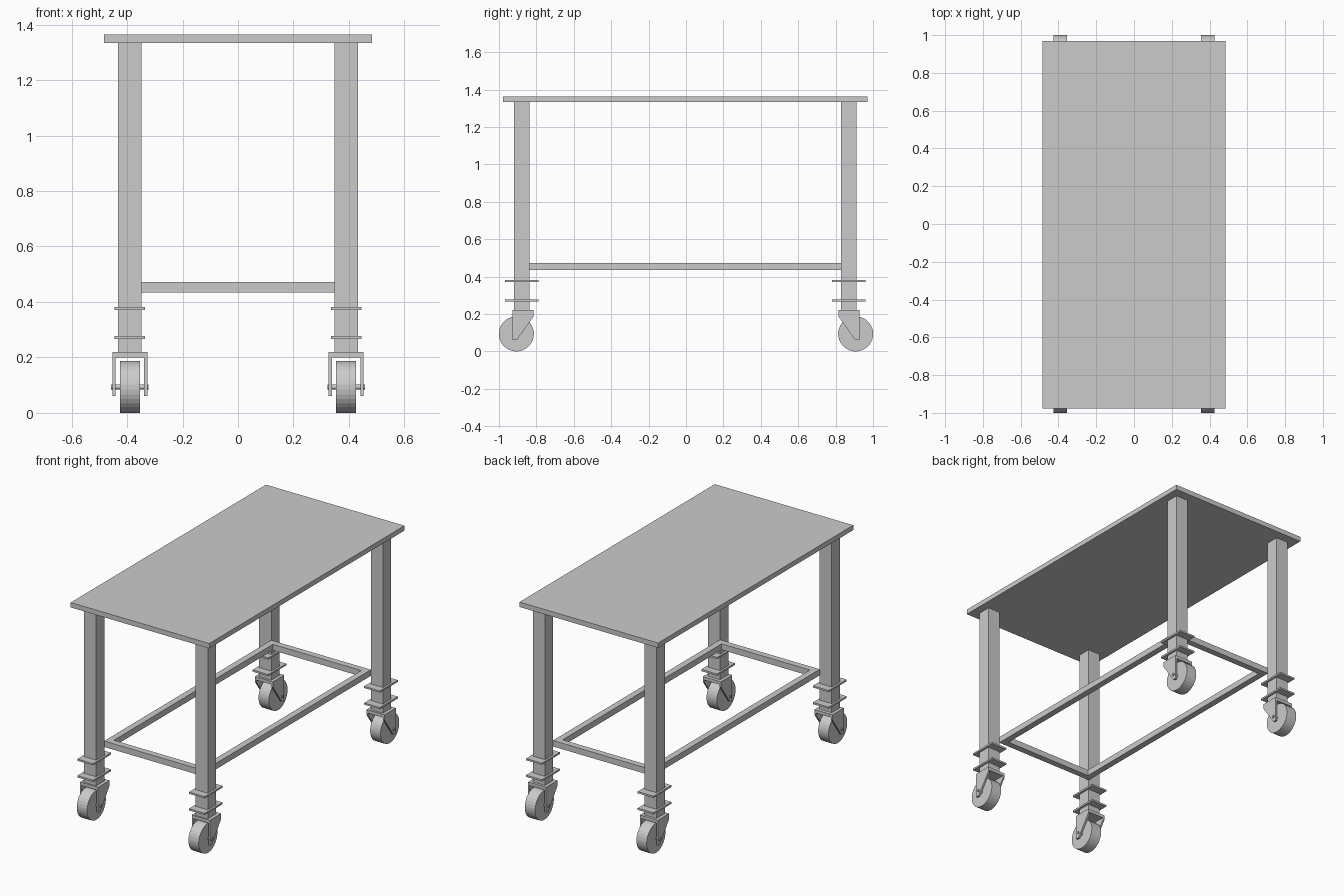
import bpy
import math

if "Cube" in bpy.data.objects:
    bpy.data.objects.remove(bpy.data.objects["Cube"])

LEG_X, LEG_Y, Y_OFF = 0.39, 0.874, -0.004   # leg grid and slight frame offset


def mesh_object(name, verts, faces):
    me = bpy.data.meshes.new(name)
    me.from_pydata(verts, [], faces)
    ob = bpy.data.objects.new(name, me)
    bpy.context.collection.objects.link(ob)
    return ob


def box(name, x, y, z):
    """Box from (min, max) ranges on each axis."""
    v = [(a, b, c) for c in z for b in y for a in x]
    f = [(0, 2, 3, 1), (4, 5, 7, 6), (0, 1, 5, 4),
         (2, 6, 7, 3), (0, 4, 6, 2), (1, 3, 7, 5)]
    return mesh_object(name, v, f)


def centred(c, half):
    return (c - half, c + half)


def extrude_x(name, profile, x0, x1):
    """Closed counter-clockwise (y, z) profile extruded along x."""
    n = len(profile)
    v = [(x, y, z) for x in (x0, x1) for y, z in profile]
    f = [tuple(reversed(range(n))), tuple(range(n, 2 * n))]
    f += [(i, (i + 1) % n, n + (i + 1) % n, n + i) for i in range(n)]
    return mesh_object(name, v, f)


def disc_profile(y, z, r, n):
    return [(y + r * math.cos(2 * math.pi * (i + 0.5) / n),
             z + r * math.sin(2 * math.pi * (i + 0.5) / n)) for i in range(n)]


# Table top
box("table_top", (-0.484, 0.484), centred(Y_OFF, 0.974), (1.333, 1.364))

# Lower rail frame, tucked inside the inner leg corners
RX, RY, RW, RZ = 0.349, 0.833, 0.04, (0.434, 0.472)
for s, side in ((-1, "left"), (1, "right")):
    box(f"{side}_rail", sorted((s * RX, s * (RX - RW))), centred(Y_OFF, RY), RZ)
for s, side in ((-1, "front"), (1, "back")):
    box(f"{side}_rail", (-RX + RW, RX - RW),
        sorted((Y_OFF + s * RY, Y_OFF + s * (RY - RW))), RZ)

# Legs, flange plates and casters at each corner
for sx, side in ((-1, "left"), (1, "right")):
    for sy, end in ((-1, "front"), (1, "back")):
        tag = f"{end}_{side}"
        cx, cy = sx * LEG_X, sy * LEG_Y + Y_OFF
        box(f"{tag}_leg", centred(cx, 0.0425), centred(cy, 0.0415), (0.22, 1.333))
        for i, z in enumerate((0.272, 0.377)):
            box(f"{tag}_flange_{i + 1}", centred(cx, 0.055),
                centred(cy, 0.09), centred(z, 0.0055))

        # Caster fork: top plate with two tapered cheeks
        box(f"{tag}_fork_plate", centred(cx, 0.063),
            sorted((sy * 0.815, sy * 0.928)), (0.2, 0.22))
        cheek = [(0.928, 0.06), (0.928, 0.2), (0.815, 0.2),
                 (0.815, 0.187), (0.905, 0.06)]
        cheek = [(sy * y, z) for y, z in cheek]
        if sy < 0:
            cheek.reverse()
        for d in (-0.0575, 0.0575):
            extrude_x(f"{tag}_fork_cheek", cheek,
                      cx + d - 0.0055, cx + d + 0.0055)

        # Wheel and axle
        wy = sy * 0.907
        extrude_x(f"{tag}_wheel", disc_profile(wy, 0.0935, 0.0935, 32),
                  cx - 0.036, cx + 0.036)
        extrude_x(f"{tag}_axle", disc_profile(wy, 0.094, 0.009, 16),
                  cx - 0.068, cx + 0.068)
